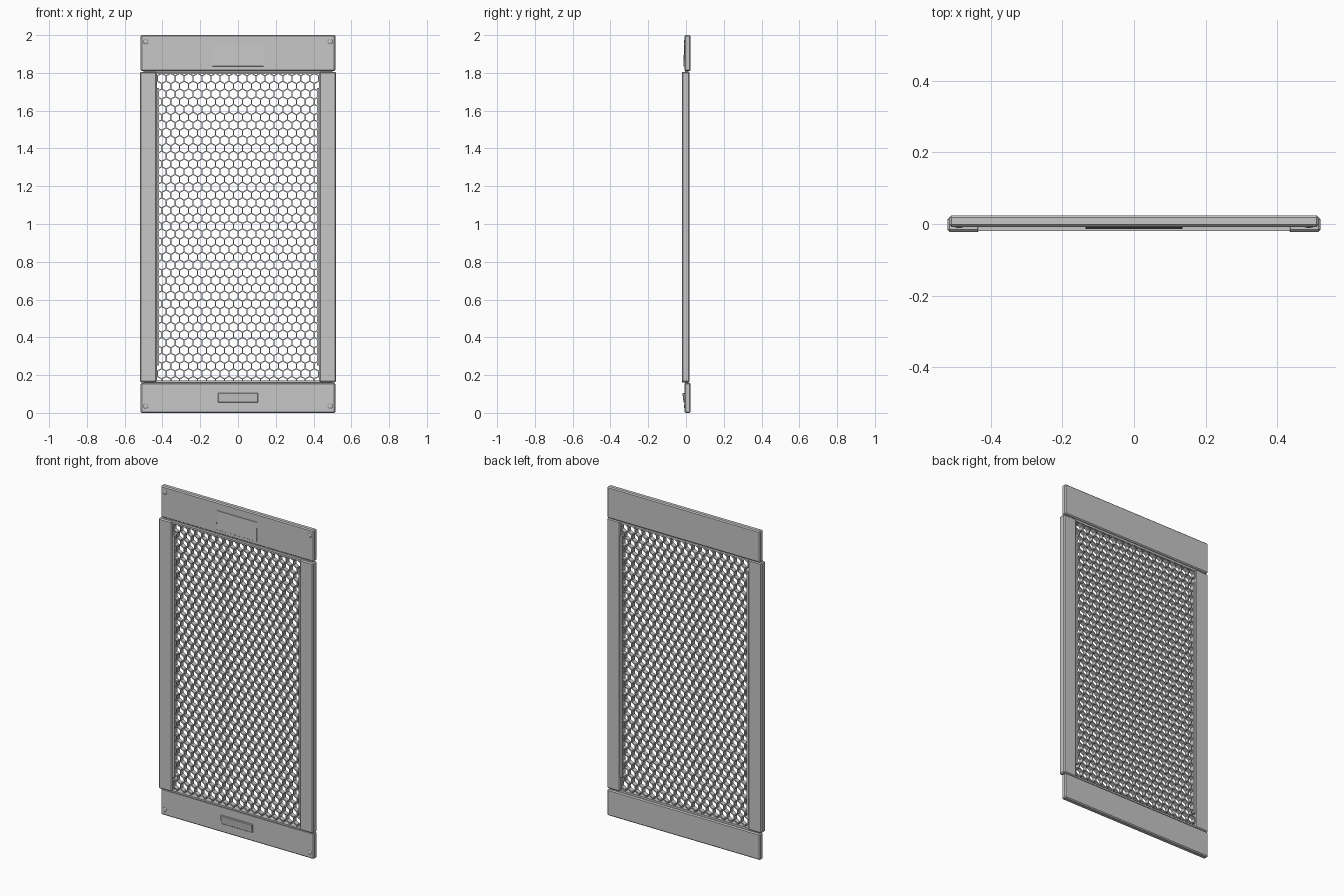
import bpy, bmesh, math
from mathutils import Vector

if "Cube" in bpy.data.objects:
    bpy.data.objects.remove(bpy.data.objects["Cube"])

grey = bpy.data.materials.new("plain grey")
grey.diffuse_color = (0.57, 0.57, 0.57, 1)
grey.use_nodes = True
grey.node_tree.nodes["Principled BSDF"].inputs["Base Color"].default_value = grey.diffuse_color


def finish(name, bm, bevel=0.0):
    bmesh.ops.recalc_face_normals(bm, faces=bm.faces)
    me = bpy.data.meshes.new(name)
    bm.to_mesh(me)
    bm.free()
    me.materials.append(grey)
    ob = bpy.data.objects.new(name, me)
    bpy.context.collection.objects.link(ob)
    if bevel:
        mod = ob.modifiers.new("bevel", 'BEVEL')
        mod.width = bevel
        mod.segments = 1
    return ob


def box(name, x, y, z, bevel=0.0):
    """Box from (min, max) pairs."""
    bm = bmesh.new()
    bmesh.ops.create_cube(bm, size=1)
    for v in bm.verts:
        v.co = Vector([(r[0] + r[1]) / 2 + c * (r[1] - r[0])
                       for r, c in zip((x, y, z), v.co)])
    return finish(name, bm, bevel)


def wedge(name, half, profile, bevel):
    """Extrude a (y, z) profile along x."""
    bm = bmesh.new()
    face = bm.faces.new([bm.verts.new((-half, y, z)) for y, z in profile])
    new = bmesh.ops.extrude_face_region(bm, geom=[face])["geom"]
    for v in new:
        if isinstance(v, bmesh.types.BMVert):
            v.co.x = half
    return finish(name, bm, bevel)


# Top and bottom rails
box("top_rail", (-0.515, 0.515), (-0.008, 0.024), (1.809, 2.0), 0.006)
box("bottom_rail", (-0.515, 0.515), (-0.008, 0.024), (0.0, 0.159), 0.006)

# Side stiles, with a lip toward the mesh that stops short of both ends
for s, side in ((-1, "left"), (1, "right")):
    box(side + "_stile", sorted((s * 0.43, s * 0.52)), (-0.022, 0.019), (0.162, 1.806), 0.006)
    box(side + "_lip", sorted((s * 0.417, s * 0.434)), (-0.015, 0.017), (0.25, 1.72), 0.001)

# Thin bars closing the mesh and joining the rails to it
box("mesh_top_bar", (-0.435, 0.435), (-0.020, 0.016), (1.795, 1.806))
box("mesh_bottom_bar", (-0.435, 0.435), (-0.020, 0.016), (0.162, 0.172))
for name, z in (("top_joint", (1.800, 1.815)), ("bottom_joint", (0.152, 0.168))):
    box(name, (-0.50, 0.50), (-0.004, 0.014), z)

# Honeycomb mesh: rings of hexagonal cells, trimmed to the opening
PITCH, WALL = 0.0475, 0.006
Y0, Y1 = -0.012, 0.014
X, Z0, Z1 = 0.432, 0.166, 1.8
R = PITCH / math.sqrt(3)
r = (PITCH - WALL) / math.sqrt(3)
row_step = R * 1.5
bm = bmesh.new()
for row in range(42):
    for col in range(-10, 11):
        cx = (col + 0.5 * (row % 2)) * PITCH
        cz = Z0 + row * row_step
        if abs(cx) > X + PITCH / 2 or cz > Z1 + R:
            continue

        def ring(rad, y):
            return [bm.verts.new((cx + rad * math.sin(k * math.pi / 3), y,
                                  cz + rad * math.cos(k * math.pi / 3))) for k in range(6)]
        of, nf, ob_, nb = ring(R, Y0), ring(r, Y0), ring(R, Y1), ring(r, Y1)
        for k in range(6):
            j = (k + 1) % 6
            bm.faces.new((of[k], of[j], nf[j], nf[k]))
            bm.faces.new((ob_[j], ob_[k], nb[k], nb[j]))
            bm.faces.new((nf[k], nf[j], nb[j], nb[k]))
bmesh.ops.remove_doubles(bm, verts=bm.verts, dist=0.0002)
for co, no in (((X, 0, 0), (1, 0, 0)), ((-X, 0, 0), (-1, 0, 0)),
               ((0, 0, Z1), (0, 0, 1)), ((0, 0, Z0), (0, 0, -1))):
    bmesh.ops.bisect_plane(bm, geom=bm.verts[:] + bm.edges[:] + bm.faces[:],
                           plane_co=co, plane_no=no, clear_outer=True)
finish("honeycomb_mesh", bm)

# Raised plates: tapered name plate at the top, tilted handle at the bottom
wedge("top_plate", 0.135, [(-0.006, 1.95), (-0.010, 1.95), (-0.014, 1.835), (-0.006, 1.835)], 0.001)
wedge("bottom_handle", 0.107, [(-0.006, 0.106), (-0.019, 0.106), (-0.013, 0.054), (-0.006, 0.054)], 0.003)

# Low domed screw heads in the rail corners
for x in (-0.488, 0.488):
    for z in (0.035, 1.965):
        bm = bmesh.new()
        bmesh.ops.create_uvsphere(bm, u_segments=16, v_segments=8, radius=0.013)
        for v in bm.verts:
            v.co = Vector((x + v.co.x, -0.007 + v.co.y * 0.3, z + v.co.z))
        screw = finish("screw_head", bm)
        for p in screw.data.polygons:
            p.use_smooth = True
